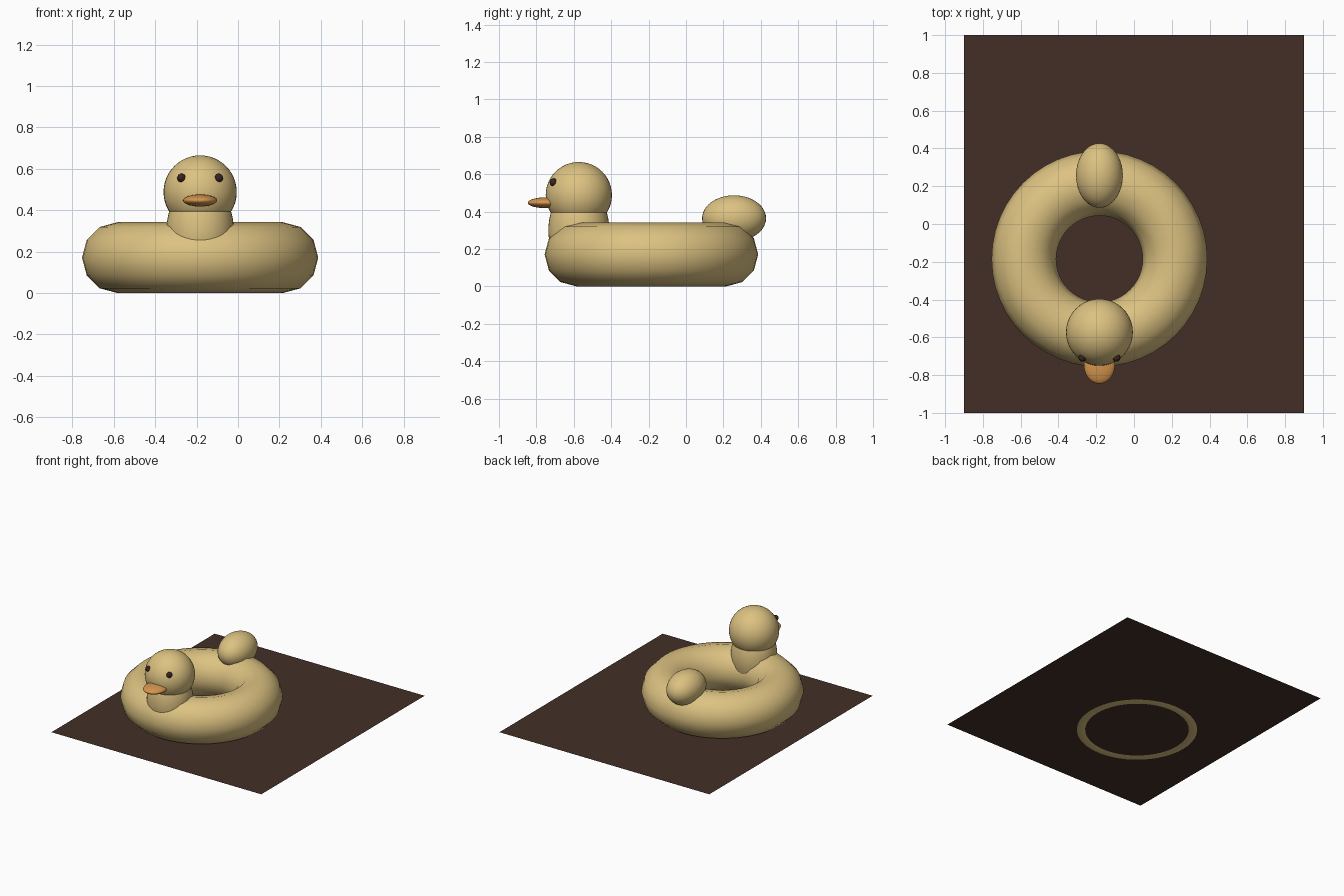
import bpy

if "Cube" in bpy.data.objects:
    bpy.data.objects.remove(bpy.data.objects["Cube"])

CX, CY = -0.183, -0.185      # centre of the swim ring


def material(name, rgb):
    m = bpy.data.materials.new(name)
    m.diffuse_color = (*rgb, 1)
    m.use_nodes = True
    m.node_tree.nodes["Principled BSDF"].inputs["Base Color"].default_value = m.diffuse_color
    return m


yellow = material("soft yellow", (0.72, 0.54, 0.22))
orange = material("orange", (0.66, 0.30, 0.075))
brown = material("dark brown", (0.056, 0.028, 0.020))
eye_brown = material("eye brown", (0.04, 0.018, 0.012))


def finish(name, mat, smooth=True):
    ob = bpy.context.object
    ob.name = name
    ob.data.materials.append(mat)
    if smooth:
        bpy.ops.object.shade_smooth()
    return ob


def ellipsoid(name, loc, radii, mat, seg=40, rings=24):
    bpy.ops.mesh.primitive_uv_sphere_add(segments=seg, ring_count=rings,
                                         radius=1, location=loc)
    bpy.context.object.scale = radii
    bpy.ops.object.transform_apply(location=False, rotation=False, scale=True)
    return finish(name, mat)


# flat mat, which the ring just pokes through
bpy.ops.mesh.primitive_plane_add(size=2, location=(0, 0, 0.008))
bpy.context.object.scale = (0.9, 1, 1)
bpy.ops.object.transform_apply(location=False, rotation=False, scale=True)
finish("floor_mat", brown, smooth=False)

# inflatable ring
bpy.ops.mesh.primitive_torus_add(major_radius=0.40, minor_radius=0.171,
                                 major_segments=48, minor_segments=12,
                                 location=(CX, CY, 0.171))
finish("ring", yellow)

# neck, head and tail
ellipsoid("neck", (CX, -0.573, 0.30), (0.163, 0.163, 0.24), yellow)
ellipsoid("head", (CX, -0.573, 0.488), (0.177, 0.177, 0.177), yellow)
ellipsoid("tail", (CX, 0.257, 0.364), (0.124, 0.171, 0.123), yellow)

# beak
ellipsoid("beak", (CX, -0.748, 0.447), (0.082, 0.098, 0.029), orange)

# eyes
for side, label in ((-1, "right"), (1, "left")):
    ellipsoid(f"{label}_eye", (CX + side * 0.09, -0.708, 0.556),
              (0.021, 0.021, 0.021), eye_brown, 16, 10)
